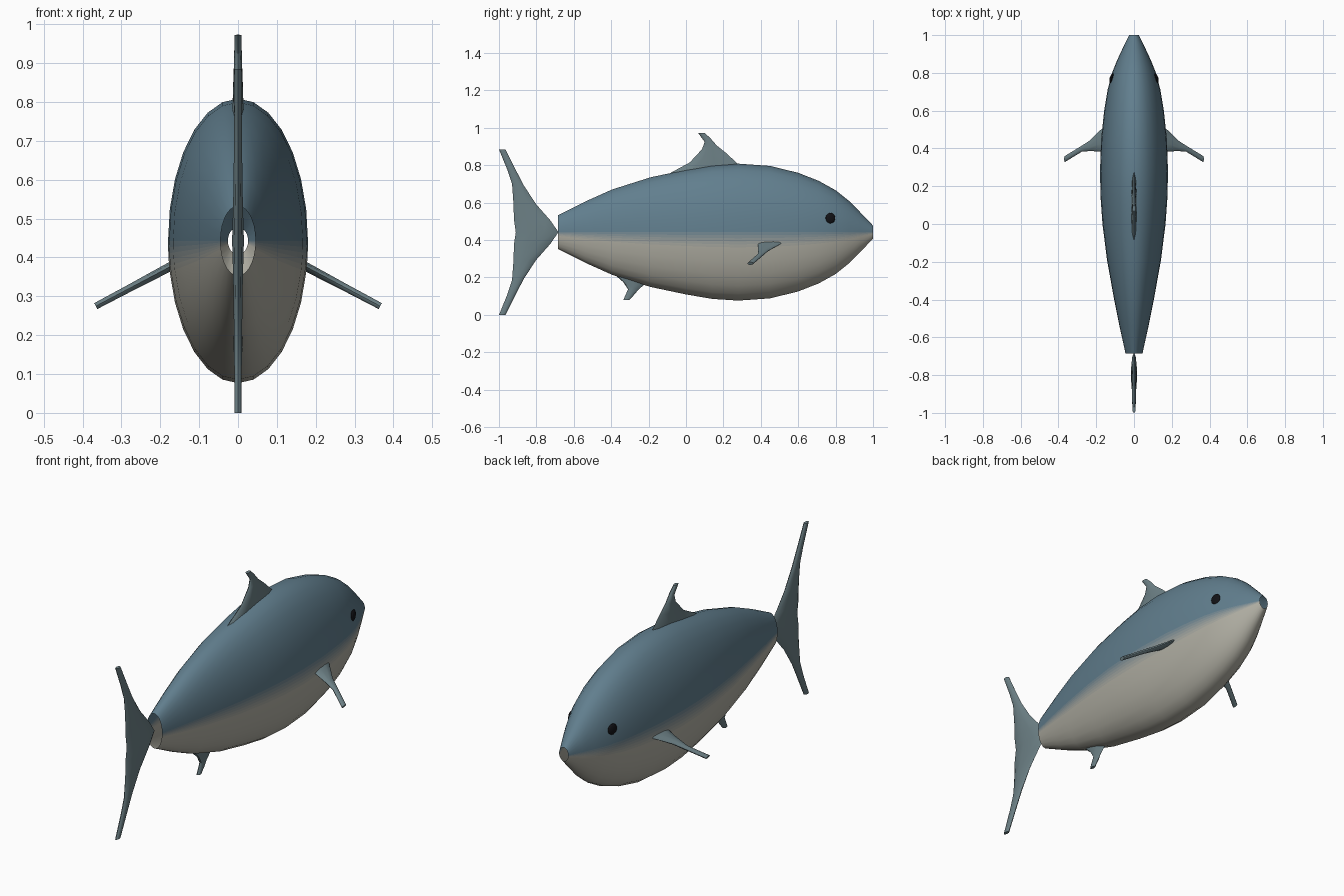
import bpy, bmesh, math
from mathutils import Vector

if "Cube" in bpy.data.objects:
    bpy.data.objects.remove(bpy.data.objects["Cube"])

MID = 0.4425  # height of the body axis
BLUE, CREAM = Vector((.12, .21, .27)), Vector((.44, .43, .37))


def material(name, rgb):
    m = bpy.data.materials.new(name)
    m.diffuse_color = (*rgb, 1)
    m.use_nodes = True
    m.node_tree.nodes["Principled BSDF"].inputs["Base Color"].default_value = m.diffuse_color
    return m


def loft(name, rings, mats, caps=True, slots=None):
    """Skin a list of equal rings; slots gives the material of each strip."""
    bm = bmesh.new()
    vs = [[bm.verts.new(p) for p in r] for r in rings]
    n = len(vs[0])
    for a, b in zip(vs, vs[1:]):
        for i in range(n):
            j = (i + 1) % n
            f = bm.faces.new((a[i], a[j], b[j], b[i]))
            f.material_index = slots[i] if slots else 0
    if caps:
        bm.faces.new(vs[0])
        bm.faces.new(vs[-1])
    bmesh.ops.recalc_face_normals(bm, faces=bm.faces)
    me = bpy.data.meshes.new(name)
    bm.to_mesh(me)
    bm.free()
    for m in mats:
        me.materials.append(m)
    me.shade_smooth()
    me.set_sharp_from_angle(angle=math.radians(40))
    ob = bpy.data.objects.new(name, me)
    bpy.context.collection.objects.link(ob)
    return ob


def fin(name, rows, normal, mat):
    """Rows of (trailing point, leading point, half thickness)."""
    normal = Vector(normal).normalized()
    rings = []
    for a, b, t in rows:
        a, b = Vector(a), Vector(b)
        c, h = (a + b) / 2, (b - a) / 2
        rings.append([c + h * math.cos(k * math.pi / 5) + normal * t * math.sin(k * math.pi / 5)
                      for k in range(10)])
    return loft(name, rings, [mat])


# Body: open tube, blue back fading into a cream belly
SIDES, BANDS = 28, 5
step = math.tau / SIDES
mats = [material("body_shade_%d" % i, BLUE.lerp(CREAM, i / (BANDS + 1)))
        for i in range(BANDS + 2)]
angles, slots = [], []
for k in range(SIDES):
    if k == SIDES // 2:        # fade strip on one flank
        shades = list(range(1, BANDS + 1))
    elif k == SIDES - 1:       # fade strip on the other flank
        shades = list(range(BANDS, 0, -1))
    else:
        shades = [0 if k < SIDES // 2 else BANDS + 1]
    for i, s in enumerate(shades):
        angles.append((k + i / len(shades)) * step)
        slots.append(s)
stations = [  # y, half width, half height
    (-.685, .045, .09), (-.54, .077, .163), (-.395, .106, .228), (-.19, .143, .293),
    (0, .167, .333), (.14, .177, .357), (.28, .18, .366), (.45, .174, .354),
    (.6, .158, .317), (.71, .14, .274), (.8, .116, .224), (.87, .088, .168),
    (.93, .06, .108), (1, .026, .035)]
loft("body", [[(w * math.cos(a), y, MID + h * math.sin(a)) for a in angles]
              for y, w, h in stations], mats, caps=False, slots=slots)

fin_mat = material("fin", (.15, .215, .235))


def upright(rows):
    return [((0, *a), (0, *b), t) for a, b, t in rows]


# Dorsal fin
fin("dorsal_fin", upright([
    ((-.1, .75), (.28, .805), .015), ((.02, .815), (.215, .865), .013),
    ((.085, .885), (.165, .905), .011), ((.1, .925), (.13, .945), .01),
    ((.065, .972), (.1, .973), .009)]), (1, 0, 0), fin_mat)

# Anal fin
fin("anal_fin", upright([
    ((-.39, .222), (-.215, .17), .013), ((-.335, .175), (-.257, .132), .011),
    ((-.31, .137), (-.275, .11), .01), ((-.335, .08), (-.302, .08), .009)]),
    (1, 0, 0), fin_mat)

# Tail fin: upper half mirrored below the axis
upper = [((-1, .885), (-.965, .885), .009), ((-.955, .775), (-.91, .775), .01),
         ((-.93, .7), (-.866, .69), .011), ((-.922, .59), (-.8, .59), .012),
         ((-.92, .51), (-.725, .505), .014)]
lower = [((a[0], 2 * MID - a[1]), (b[0], 2 * MID - b[1]), t) for a, b, t in reversed(upper)]
fin("tail_fin", upright(upper + [((-.91, MID), (-.682, MID), .016)] + lower),
    (1, 0, 0), fin_mat)

# Pectoral fins and eyes on both sides
eye_mat = material("eye", (.006, .006, .008))
outline = [  # x, trailing y, leading y, half thickness
    (.155, .382, .52, .012), (.18, .384, .495, .012), (.235, .386, .441, .011),
    (.276, .383, .415, .01), (.366, .328, .36, .009)]
for s, side in ((1, "right"), (-1, "left")):
    rows = [((s * x, a, .376 - .53 * (x - .175)), (s * x, b, .376 - .53 * (x - .175)), t)
            for x, a, b, t in outline]
    fin("pectoral_fin_" + side, rows, (s * .53, 0, 1), fin_mat)

    bpy.ops.mesh.primitive_uv_sphere_add(segments=16, ring_count=10, radius=.028,
                                         location=(s * .119, .772, .517))
    eye = bpy.context.object
    eye.name = "eye_" + side
    eye.scale = (.35, .95, 1)
    eye.rotation_euler = (0, 0, s * math.radians(16))
    eye.data.materials.append(eye_mat)
    eye.data.shade_smooth()
